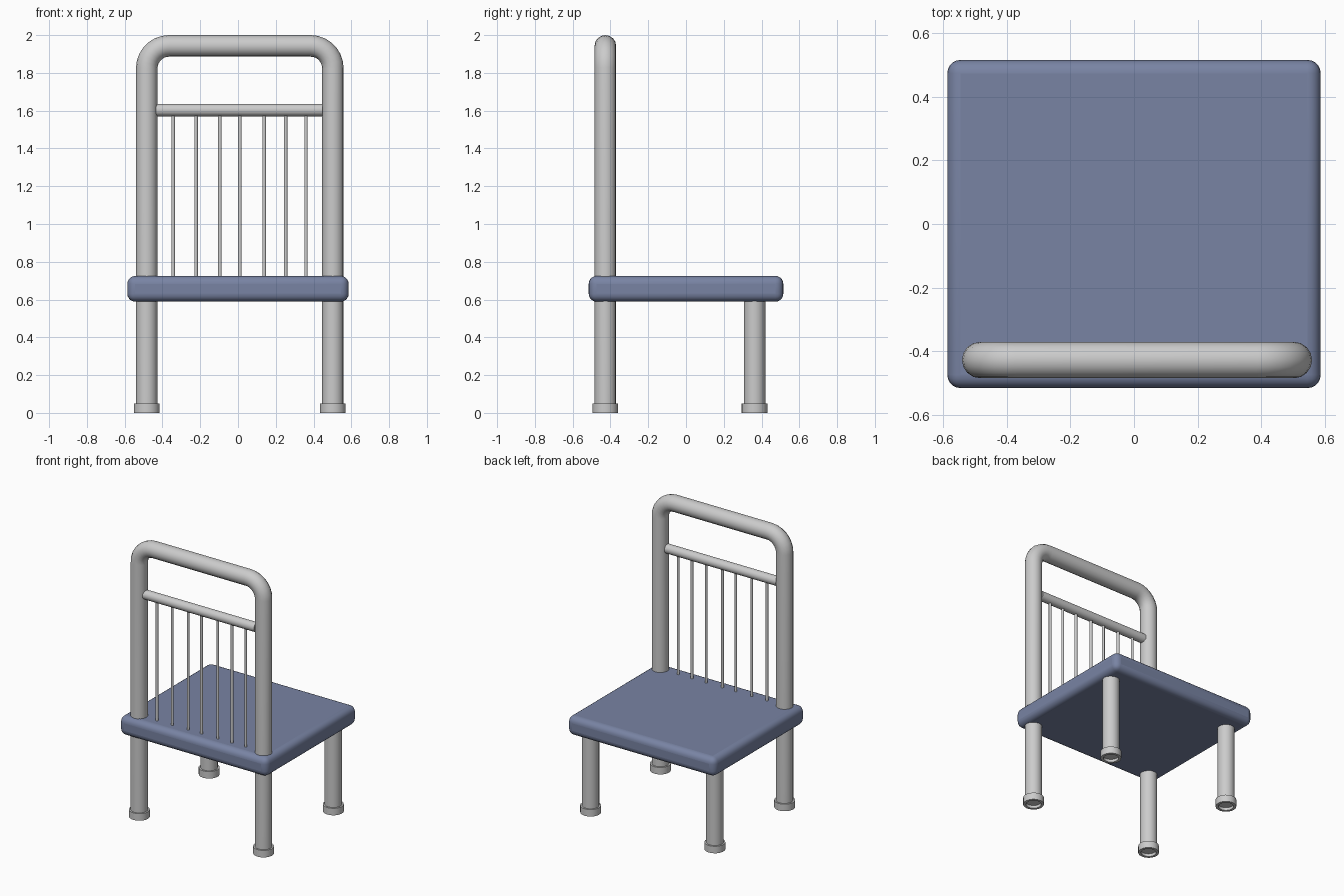
import bpy, bmesh
from math import sin, cos, pi

if "Cube" in bpy.data.objects:
    bpy.data.objects.remove(bpy.data.objects["Cube"])

XL, XR = -0.483, 0.502      # leg centres across the chair
YB, YF = -0.427, 0.363      # back posts / other pair of legs
R = 0.057                   # tube radius


def finish(obj, angle=40):
    bpy.ops.object.select_all(action='DESELECT')
    obj.select_set(True)
    bpy.context.view_layer.objects.active = obj
    bpy.ops.object.shade_smooth_by_angle(angle=angle * pi / 180)
    return obj


def cylinder(name, loc, radius, length, sides=16, rot=(0, 0, 0)):
    bpy.ops.mesh.primitive_cylinder_add(vertices=sides, radius=radius, depth=length,
                                        location=loc, rotation=rot)
    bpy.context.object.name = name
    return finish(bpy.context.object)


def lathe(name, loc, profile, sides=24):
    bm = bmesh.new()
    rings = [[bm.verts.new((r * cos(2 * pi * i / sides), r * sin(2 * pi * i / sides), z))
              for i in range(sides)] for r, z in profile]
    for a, b in zip(rings, rings[1:]):
        for i in range(sides):
            j = (i + 1) % sides
            bm.faces.new((a[i], a[j], b[j], b[i]))
    bmesh.ops.recalc_face_normals(bm, faces=bm.faces)
    me = bpy.data.meshes.new(name)
    bm.to_mesh(me)
    bm.free()
    obj = bpy.data.objects.new(name, me)
    obj.location = loc
    bpy.context.collection.objects.link(obj)
    return finish(obj)


def tube(name, points, radius):
    cu = bpy.data.curves.new(name, 'CURVE')
    cu.dimensions = '3D'
    cu.bevel_depth = radius
    cu.bevel_resolution = 6
    cu.use_fill_caps = True
    sp = cu.splines.new('POLY')
    sp.points.add(len(points) - 1)
    for p, co in zip(sp.points, points):
        p.co = (*co, 1)
    obj = bpy.data.objects.new(name, cu)
    bpy.context.collection.objects.link(obj)
    bpy.ops.object.select_all(action='DESELECT')
    obj.select_set(True)
    bpy.context.view_layer.objects.active = obj
    bpy.ops.object.convert(target='MESH')
    return finish(bpy.context.object)


# Seat: rounded slab
bpy.ops.mesh.primitive_cube_add(size=1, location=(0, 0, 0.657))
seat = bpy.context.object
seat.name = "seat"
seat.scale = (1.172, 1.03, 0.136)
bpy.ops.object.transform_apply(location=False, rotation=False, scale=True)
bev = seat.modifiers.new("rounding", 'BEVEL')
bev.width = 0.042
bev.segments = 5
finish(seat)
mat = bpy.data.materials.new("seat_blue")
mat.diffuse_color = (0.19, 0.23, 0.37, 1)
mat.use_nodes = True
mat.node_tree.nodes["Principled BSDF"].inputs["Base Color"].default_value = mat.diffuse_color
seat.data.materials.append(mat)

# Back frame: one bent tube forming both back legs and the top rail
B, TOP, N = 0.118, 1.943, 7
path = [(XL, YB, 0.02)]
for i in range(N + 1):
    a = pi - pi / 2 * i / N
    path.append((XL + B + B * cos(a), YB, TOP - B + B * sin(a)))
for i in range(N + 1):
    a = pi / 2 - pi / 2 * i / N
    path.append((XR - B + B * cos(a), YB, TOP - B + B * sin(a)))
path.append((XR, YB, 0.02))
tube("back_frame", path, R)

# Short legs and the foot caps on all four legs
for side, x in (("left", XL), ("right", XR)):
    cylinder(f"front_leg_{side}", (x, YF, 0.32), R, 0.6)
    for row, y in (("back", YB), ("front", YF)):
        lathe(f"foot_cap_{row}_{side}", (x, y, 0),
              [(0.05, 0.03), (0.05, 0), (0.068, 0), (0.068, 0.05), (0.054, 0.05)])

# Crossbar and thin spindles of the backrest
cylinder("crossbar", (0.006, YB, 1.603), 0.033, 0.882, 16, (0, pi / 2, 0))
for i, x in enumerate((-0.343, -0.222, -0.096, 0.01, 0.139, 0.252, 0.36)):
    cylinder(f"spindle_{i + 1}", (x, YB, 1.145), 0.0095, 0.89, 10)
